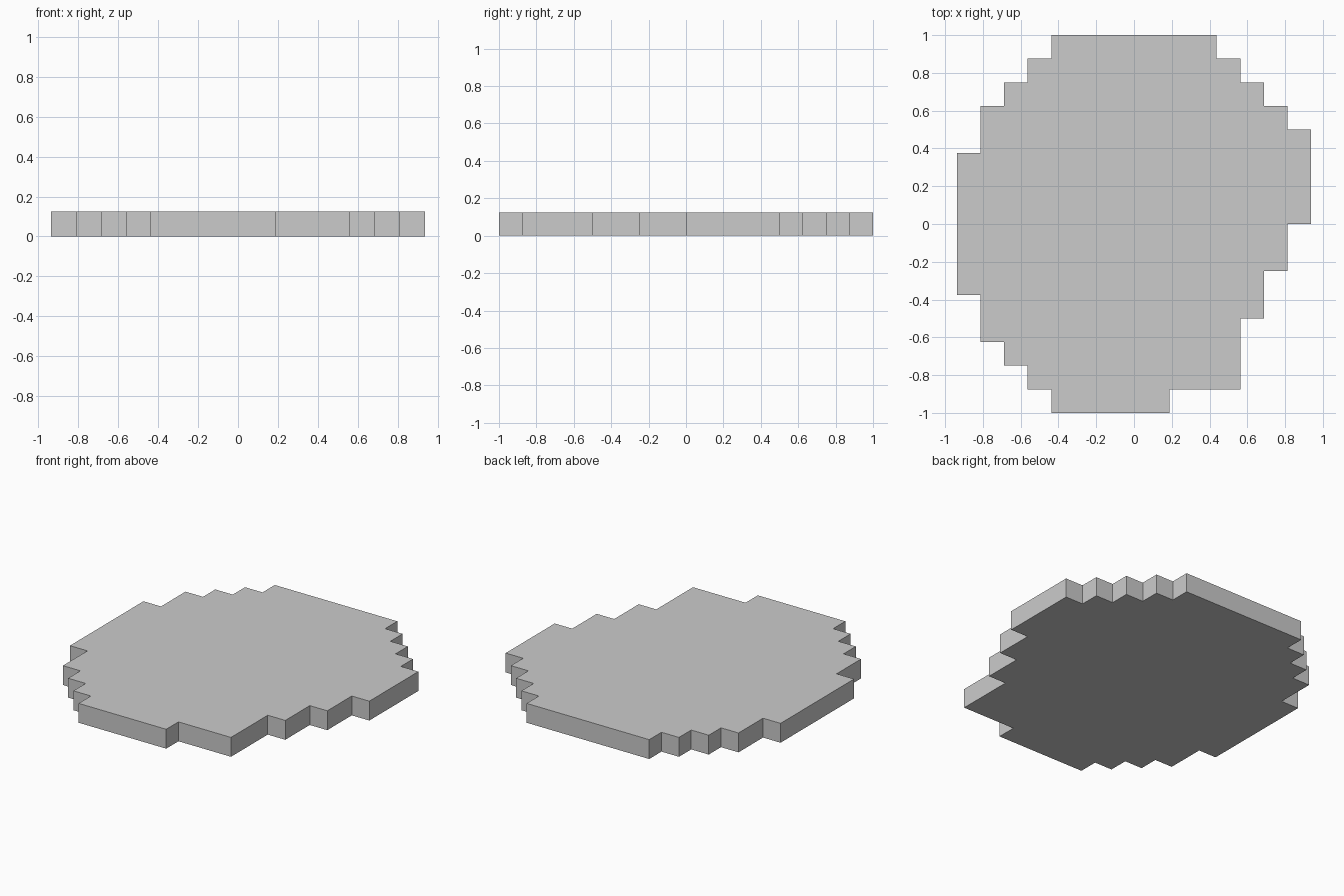
import bpy
import bmesh

if "Cube" in bpy.data.objects:
    bpy.data.objects.remove(bpy.data.objects["Cube"])

UNIT = 0.0625      # half of one block
HEIGHT = 0.125

# Stepped outline, clockwise: each pair is (column edge x, y reached along that edge)
steps = [(7, 14), (9, 12), (11, 10), (13, 8), (15, 0), (13, -4), (11, -8),
         (9, -14), (3, -16), (-7, -14), (-9, -12), (-11, -10), (-13, -6),
         (-15, 6), (-13, 10), (-11, 12), (-9, 14), (-7, 16)]

# Turn the steps into right-angled corners
outline = []
y = 16
for x, next_y in steps:
    outline += [(x, y), (x, next_y)]
    y = next_y

# Flat slab extruded from the outline
bm = bmesh.new()
base = bm.faces.new([bm.verts.new((px * UNIT, py * UNIT, 0)) for px, py in outline])
result = bmesh.ops.extrude_face_region(bm, geom=[base], use_keep_orig=True)
top_verts = [v for v in result["geom"] if isinstance(v, bmesh.types.BMVert)]
bmesh.ops.translate(bm, verts=top_verts, vec=(0, 0, HEIGHT))
bmesh.ops.recalc_face_normals(bm, faces=bm.faces)

mesh = bpy.data.meshes.new("stepped_slab")
bm.to_mesh(mesh)
bm.free()
slab = bpy.data.objects.new("stepped_slab", mesh)
bpy.context.collection.objects.link(slab)
